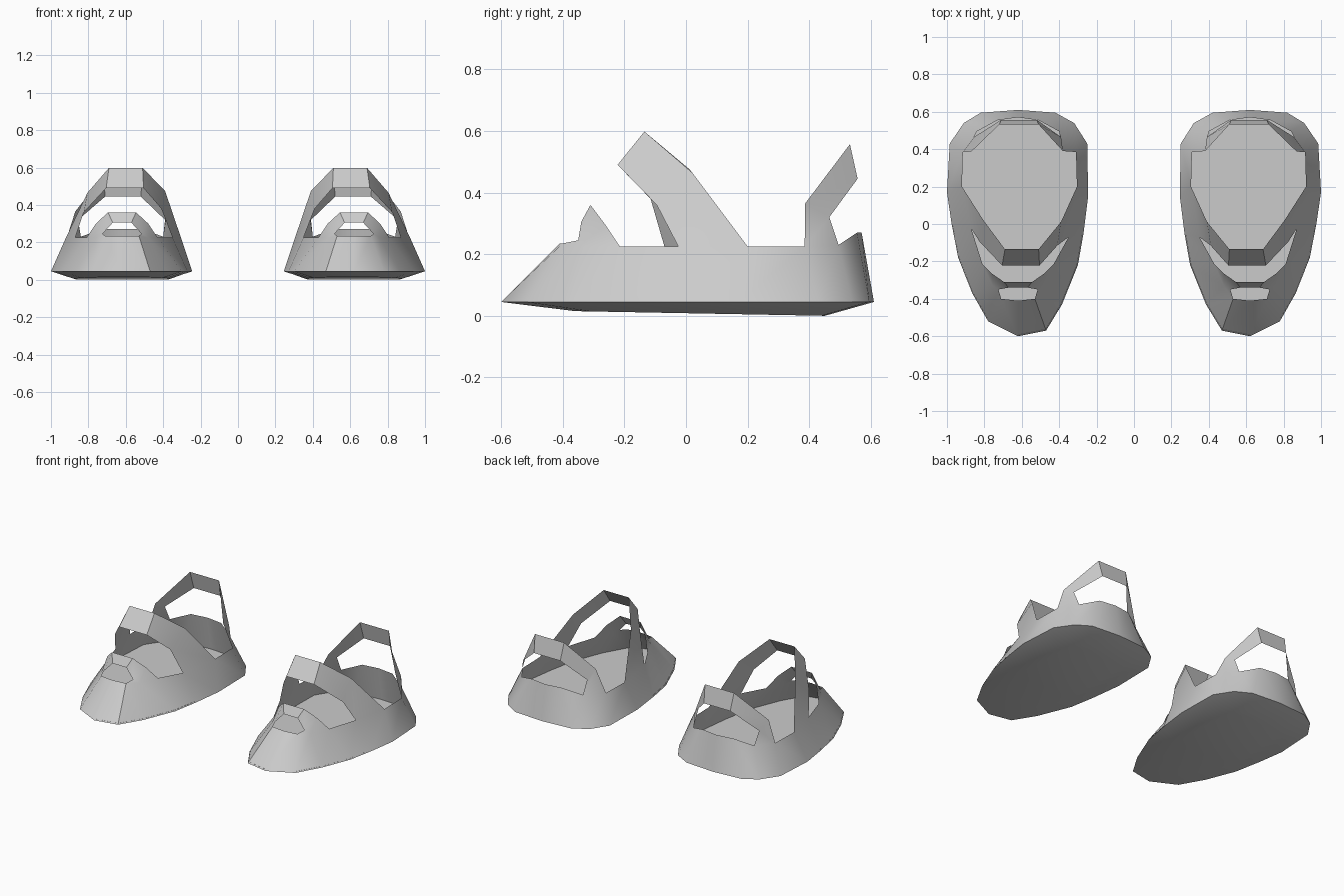
import bpy, bmesh

if "Cube" in bpy.data.objects:
    bpy.data.objects.remove(bpy.data.objects["Cube"])

CX = 0.62  # centre of one sandal; the other is mirrored

# Outline of the sole edge (x, y), from toe around the outer side, heel, inner side
OUTLINE = [(0, -.60), (.16, -.52), (.245, -.37), (.32, -.18), (.355, 0), (.38, .17),
           (.365, .43), (.29, .54), (.20, .595), (0, .61), (-.20, .595), (-.30, .54),
           (-.37, .43), (-.375, .15), (-.35, -.05), (-.32, -.22), (-.235, -.43), (-.15, -.57)]
# Upper rim of the leaning side wall, point for point with the outline
RIM = [(0, -.41, .235), (.09, -.40, .235), (.135, -.33, .225), (.19, -.215, .225),
       (.25, -.025, .225), (.30, .20, .225), (.295, .385, .225), (.22, .495, .23),
       (.11, .555, .27), (0, .57, .27), (-.11, .555, .27), (-.22, .495, .23),
       (-.31, .385, .225), (-.315, .20, .225), (-.27, -.07, .225), (-.19, -.215, .225),
       (-.14, -.33, .225), (-.09, -.40, .235)]
N = len(OUTLINE)


def build(name, fill):
    """Make one mesh object from a bmesh-filling function and mirror it across x = 0."""
    bm = bmesh.new()
    fill(bm)
    bmesh.ops.recalc_face_normals(bm, faces=bm.faces)
    me = bpy.data.meshes.new(name)
    bm.to_mesh(me)
    bm.free()
    ob = bpy.data.objects.new(name, me)
    bpy.context.collection.objects.link(ob)
    mod = ob.modifiers.new("pair", 'MIRROR')
    mod.use_mirror_merge = False
    bpy.ops.object.select_all(action='DESELECT')
    bpy.context.view_layer.objects.active = ob
    ob.select_set(True)
    bpy.ops.object.shade_smooth_by_angle(angle=0.6)


def row(bm, pts):
    return [bm.verts.new((x + CX, y, z)) for x, y, z in pts]


def strip(bm, a, b, closed=False):
    n = len(a)
    for i in range(n if closed else n - 1):
        j = (i + 1) % n
        bm.faces.new((a[i], a[j], b[j], b[i]))


# Sole: chamfered underside plus the insole just at the edge
def sole(bm):
    edge = row(bm, [(x, y, .045) for x, y in OUTLINE])
    low = []
    for x, y in OUTLINE:
        yy = .045 + (y - .005) * .67
        low.append((x * .68, yy, max(0, .0085 - .0187 * yy)))
    low = row(bm, low)
    strip(bm, edge, low, True)
    bm.faces.new(low)
    bm.faces.new(row(bm, [(x * .99, y * .99, .052) for x, y in OUTLINE]))


# Upper: side wall, toe cap with peep hole, front strap and heel strap
def upper(bm):
    base = row(bm, [(x, y, .045) for x, y in OUTLINE])
    rim = row(bm, RIM)
    strip(bm, base, rim, True)

    # toe cap, left and right halves share the same layout
    tops = []
    for s, ids in ((1, (1, 2, 3)), (-1, (17, 16, 15))):
        a, b, c = (rim[i] for i in ids)
        m0, m1, p, q = row(bm, [(s * .105, -.35, .245), (s * .05, -.34, .305),
                                (s * .075, -.31, .36), (s * .14, -.265, .30)])
        for f in ((a, b, m0), (b, c, q), (b, q, m0), (m0, q, p, m1)):
            bm.faces.new(f)
        tops.append((m1, p))
    bm.faces.new((tops[0][0], tops[0][1], tops[1][1], tops[1][0]))

    # straps: front and back edges, tied to rim points at both ends
    straps = [
        (4, 5, 13, 14,
         [(.205, -.095, .36), (.085, -.222, .49), (-.115, -.222, .49), (-.21, -.115, .38)],
         [(.185, .02, .465), (.07, -.135, .598), (-.11, -.135, .598), (-.23, .012, .475)]),
        (6, 7, 11, 12,
         [(.25, .387, .365), (.10, .532, .557), (-.11, .532, .557), (-.24, .39, .365)],
         [(.235, .465, .32), (.09, .557, .445), (-.10, .557, .445), (-.23, .465, .32)]),
    ]
    for f0, b0, b1, f1, front, back in straps:
        strip(bm, [rim[f0]] + row(bm, front) + [rim[f1]],
              [rim[b0]] + row(bm, back) + [rim[b1]])


build("sole", sole)
build("upper", upper)
